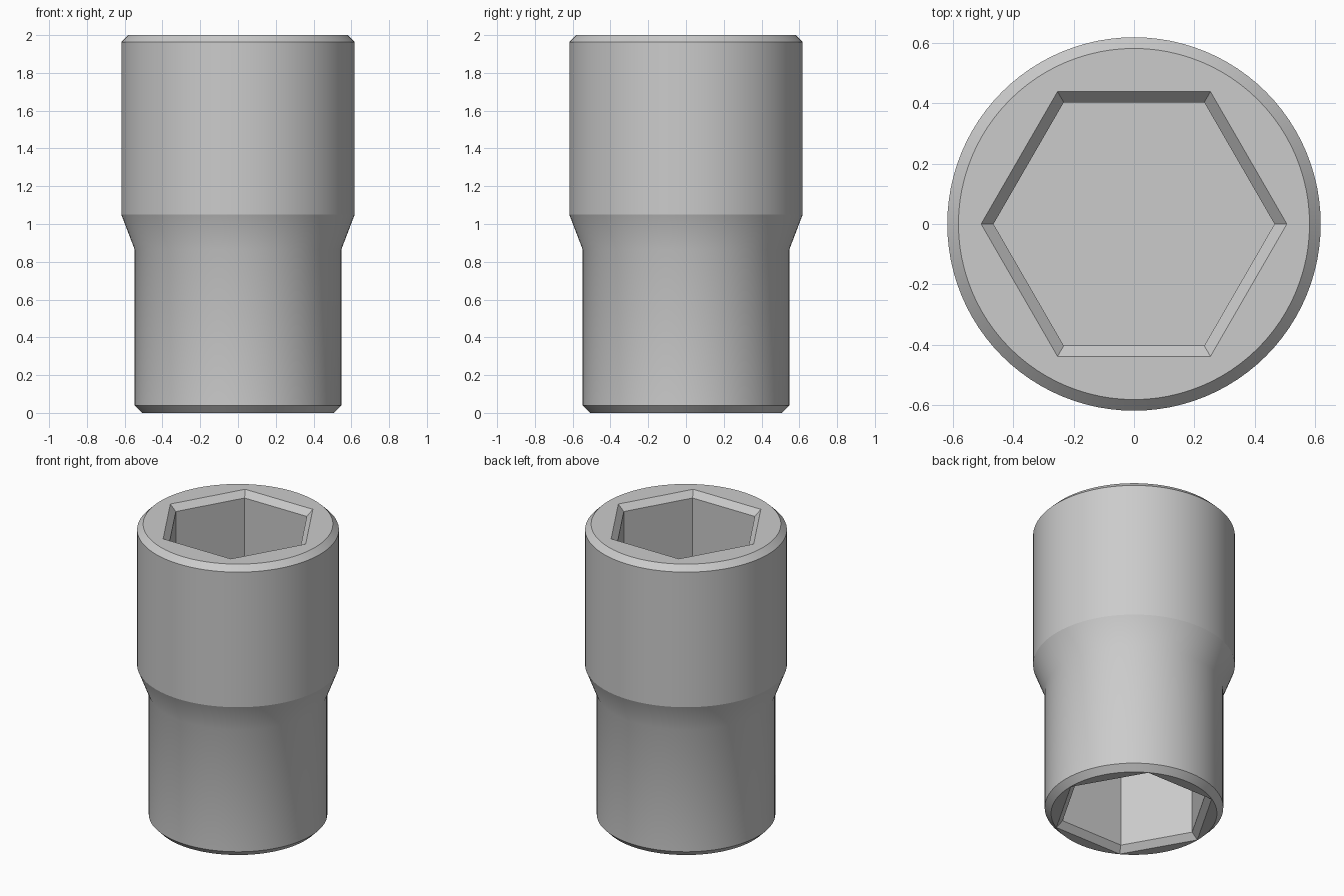
import bpy, bmesh
from math import cos, pi, radians, sin

cube = bpy.data.objects.get("Cube")
if cube:
    bpy.data.objects.remove(cube, do_unlink=True)

SEGMENTS = 96          # multiple of six, so every hex corner gets a vertex
SHOULDER = 1.05        # height of the crease below the wide end
HEX_OUT, HEX_IN = 0.506, 0.465
LIP = 0.04

steel = bpy.data.materials.new("satin_steel")
colour = (0.6, 0.6, 0.6, 1)
steel.use_nodes = True
steel.diffuse_color = colour
steel.node_tree.nodes["Principled BSDF"].inputs["Base Color"].default_value = colour

# Section from the lower pocket floor, around the outside, to the upper pocket floor
section = [
    ("hex", HEX_IN, 0.87),
    ("hex", HEX_IN, LIP),
    ("hex", HEX_OUT, 0),
    ("round", 0.508, 0),
    ("round", 0.547, LIP),
    ("round", 0.547, 0.865),
    ("round", 0.618, SHOULDER),
    ("round", 0.618, 1.963),
    ("round", 0.581, 2),
    ("hex", HEX_OUT, 2),
    ("hex", HEX_IN, 2 - LIP),
    ("hex", HEX_IN, SHOULDER),
]


def ring(bm, shape, radius, z):
    """Loop of vertices around z, either a circle or a hexagon."""
    verts = []
    for i in range(SEGMENTS):
        a = 2 * pi * i / SEGMENTS
        r = radius
        if shape == "hex":
            r *= cos(pi / 6) / cos(a % (pi / 3) - pi / 6)
        verts.append(bm.verts.new((r * cos(a), r * sin(a), z)))
    return verts


# Socket body with a hexagonal pocket in each end
bm = bmesh.new()
rings = [ring(bm, *row) for row in section]
for low, high in zip(rings, rings[1:]):
    for i in range(SEGMENTS):
        j = (i + 1) % SEGMENTS
        bm.faces.new((low[i], low[j], high[j], high[i]))
bm.faces.new(rings[0])
bm.faces.new(rings[-1])
bmesh.ops.recalc_face_normals(bm, faces=bm.faces[:])

# Crease at the shoulder
for e in bm.edges:
    if all(abs(v.co.z - SHOULDER) < 1e-4 and v.co.xy.length > 0.6 for v in e.verts):
        e.smooth = False

mesh = bpy.data.meshes.new("socket_body")
bm.to_mesh(mesh)
bm.free()
mesh.materials.append(steel)
body = bpy.data.objects.new("socket_body", mesh)
bpy.context.collection.objects.link(body)

bpy.ops.object.select_all(action="DESELECT")
body.select_set(True)
bpy.context.view_layer.objects.active = body
bpy.ops.object.shade_smooth_by_angle(angle=radians(30), keep_sharp_edges=True)
